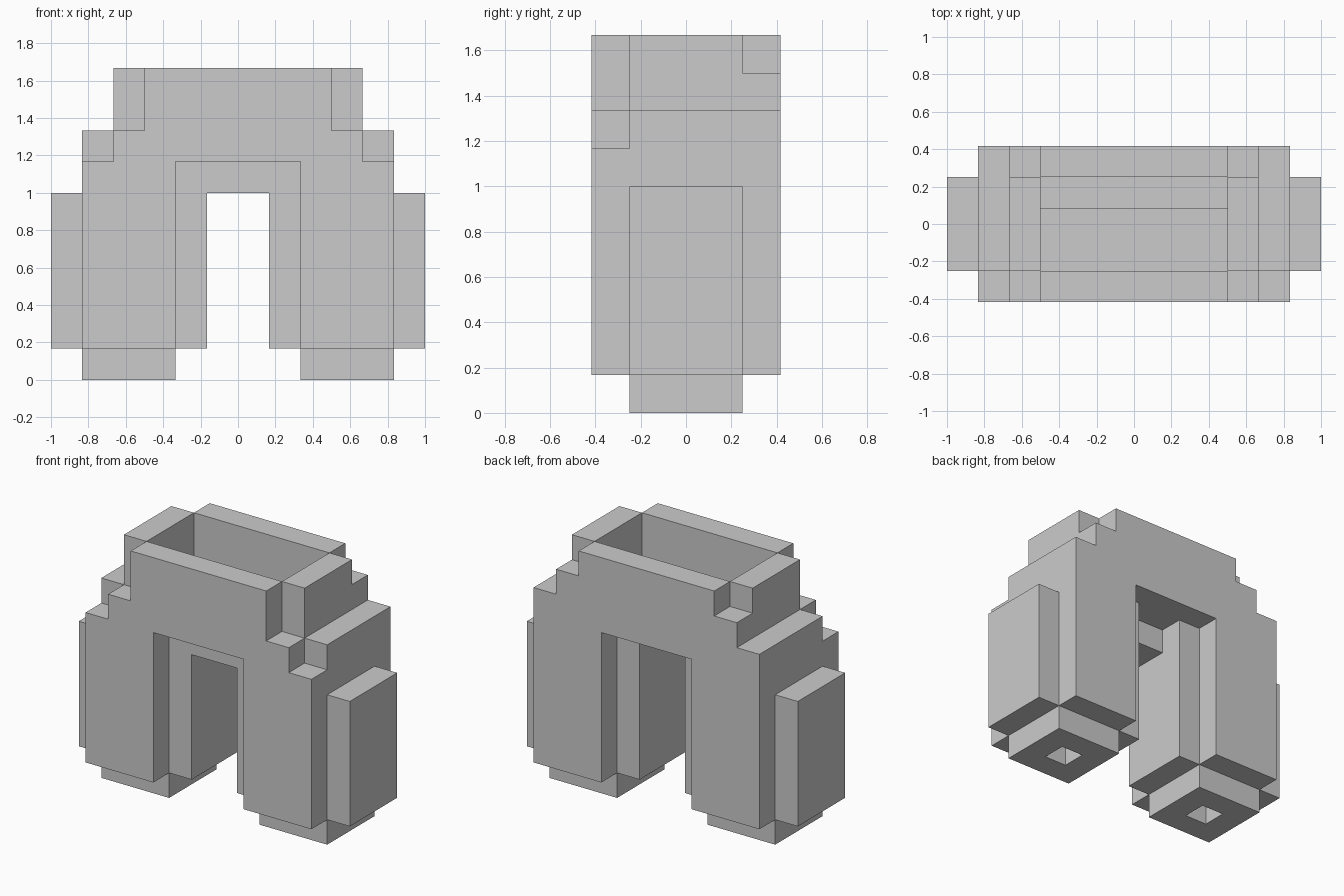
import bpy, bmesh
from mathutils import Vector

if "Cube" in bpy.data.objects:
    bpy.data.objects.remove(bpy.data.objects["Cube"])

U = 1 / 6            # one block of the grid
cells = set()


def box(x0, x1, y0, y1, z0, z1, fill=True):
    """Fill or carve blocks on both sides of x = 0 (y rows 0..5 run front to back)."""
    for x in range(x0, x1):
        for y in range(y0, y1):
            for z in range(z0, z1):
                for c in ((x, y, z), (-1 - x, y, z)):
                    (cells.add if fill else cells.discard)(c)


# legs: core, inner strip, outer strip
box(2, 5, 1, 4, 1, 8)
box(1, 2, 1, 4, 1, 8)
box(5, 6, 1, 4, 1, 6)

# feet with a square opening in the sole
box(2, 5, 1, 4, 0, 1)
box(3, 4, 2, 3, 0, 1, fill=False)

# crotch, stepped up towards the back
box(0, 1, 1, 3, 6, 8)
box(0, 1, 3, 4, 7, 8)

# front and back panels: (row, heights of the three shoulder steps)
for row, tops in ((0, (10, 8, 7)), (4, (10, 9, 8))):
    box(0, 2, row, row + 1, 7, 10)
    box(2, 3, row, row + 1, 1, tops[0])
    box(3, 4, row, row + 1, 1, tops[1])
    box(4, 5, row, row + 1, 1, tops[2])

# waistband sides, and the lower front part of the waist floor
box(3, 4, 1, 4, 8, 10)
box(0, 3, 1, 3, 7, 8, fill=False)

# skin the blocks: one quad wherever a block meets air
bm = bmesh.new()
verts = {}


def vert(p):
    key = tuple(round(v) for v in p)
    if key not in verts:
        verts[key] = bm.verts.new((key[0] * U, (key[1] - 2.5) * U, key[2] * U))
    return verts[key]


for c in sorted(cells):
    for axis in range(3):
        for side in (0, 1):
            n = list(c)
            n[axis] += 1 if side else -1
            if tuple(n) in cells:
                continue
            o, a, b = Vector(c), Vector((0, 0, 0)), Vector((0, 0, 0))
            o[axis] += side
            a[(axis + 1) % 3] = 1
            b[(axis + 2) % 3] = 1
            loop = [o, o + a, o + a + b, o + b]
            bm.faces.new([vert(p) for p in (loop if side else loop[::-1])])

# merge coplanar quads into large flat faces
bmesh.ops.dissolve_limit(bm, angle_limit=0.01, verts=bm.verts, edges=bm.edges)

mesh = bpy.data.meshes.new("block_trousers")
bm.to_mesh(mesh)
bm.free()
bpy.context.collection.objects.link(bpy.data.objects.new("block_trousers", mesh))
